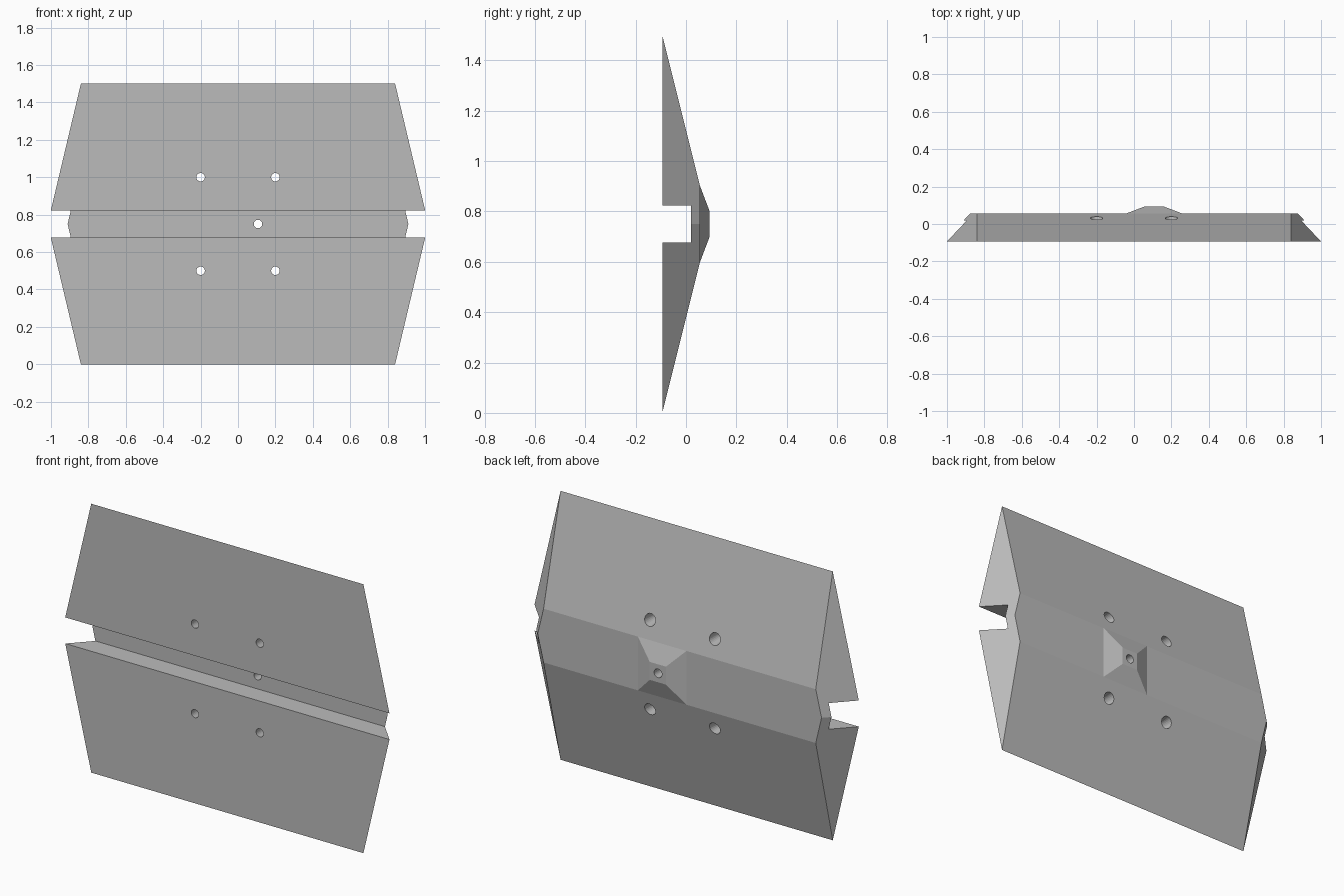
import bpy
import bmesh
from math import pi
from mathutils import Matrix

default = bpy.data.objects.get("Cube")
if default:
    bpy.data.objects.remove(default, do_unlink=True)

FRONT, BACK, PEAK = -0.094, 0.056, 0.094   # depths along y
MID = 0.75                                 # height of the symmetry plane

grey = bpy.data.materials.new("plain grey")
grey.use_nodes = True
colour = (0.5, 0.5, 0.5, 1)
grey.diffuse_color = colour
grey.node_tree.nodes["Principled BSDF"].inputs["Base Color"].default_value = colour


def finish(name, bm):
    bmesh.ops.recalc_face_normals(bm, faces=bm.faces)
    mesh = bpy.data.meshes.new(name)
    bm.to_mesh(mesh)
    bm.free()
    mesh.materials.append(grey)
    obj = bpy.data.objects.new(name, mesh)
    bpy.context.collection.objects.link(obj)
    return obj


def hull(name, points):
    bm = bmesh.new()
    for p in points:
        bm.verts.new(p)
    bmesh.ops.convex_hull(bm, input=bm.verts)
    bmesh.ops.dissolve_limit(bm, angle_limit=0.01, verts=bm.verts, edges=bm.edges)
    return finish(name, bm)


def box(name, x, y0, y1, z0, z1):
    return hull(name, [(sx, y, z) for sx in (-x, x) for y in (y0, y1) for z in (z0, z1)])


def hole(name, x, z, y0, y1, r0, r1):
    # Tapered round cutter running from front to back
    bm = bmesh.new()
    place = Matrix.Translation((x, (y0 + y1) / 2, z)) @ Matrix.Rotation(-pi / 2, 4, "X")
    bmesh.ops.create_cone(bm, cap_ends=True, segments=24, radius1=r0, radius2=r1,
                          depth=y1 - y0, matrix=place)
    return finish(name, bm)


def cut(target, cutters):
    for c in cutters:
        c.hide_render = True
        mod = target.modifiers.new("cut", "BOOLEAN")
        mod.operation = "DIFFERENCE"
        mod.solver = "EXACT"
        mod.object = c
    bpy.context.view_layer.update()
    graph = bpy.context.evaluated_depsgraph_get()
    mesh = bpy.data.meshes.new_from_object(target.evaluated_get(graph))
    target.modifiers.clear()
    target.data = mesh


# Wedge-shaped plate with bevelled, slightly pointed ends
plate_points = []
for side in (-1, 1):
    plate_points += [(side * 1.018, FRONT, MID), (side * 0.876, BACK, MID)]
    for up in (-1, 1):
        plate_points += [(side * 0.84, FRONT, MID + up * MID),
                         (side * 0.84, BACK, MID + up * 0.15)]
plate = hull("plate", plate_points)

# Small truncated pyramid on the back
boss_points = []
for side in (-1, 1):
    for up in (-1, 1):
        boss_points += [(0.108 + side * 0.15, y, MID + up * 0.15) for y in (0.045, BACK)]
        boss_points.append((0.108 + side * 0.05, PEAK, MID + up * 0.05))
boss = hull("back_boss", boss_points)

# Long front groove and the five holes
groove = box("groove_cutter", 1.2, -0.2, 0.019, MID - 0.073, MID + 0.073)
centre = hole("centre_hole_cutter", 0.107, MID, -0.01, 0.12, 0.022, 0.025)
corners = [hole("corner_hole_cutter", x, MID + dz, -0.12, 0.08, 0.0205, 0.037)
           for x in (-0.2, 0.2) for dz in (-0.25, 0.25)]
cut(plate, [groove, centre] + corners)
cut(boss, [centre])
for c in [groove, centre] + corners:
    bpy.data.objects.remove(c, do_unlink=True)
